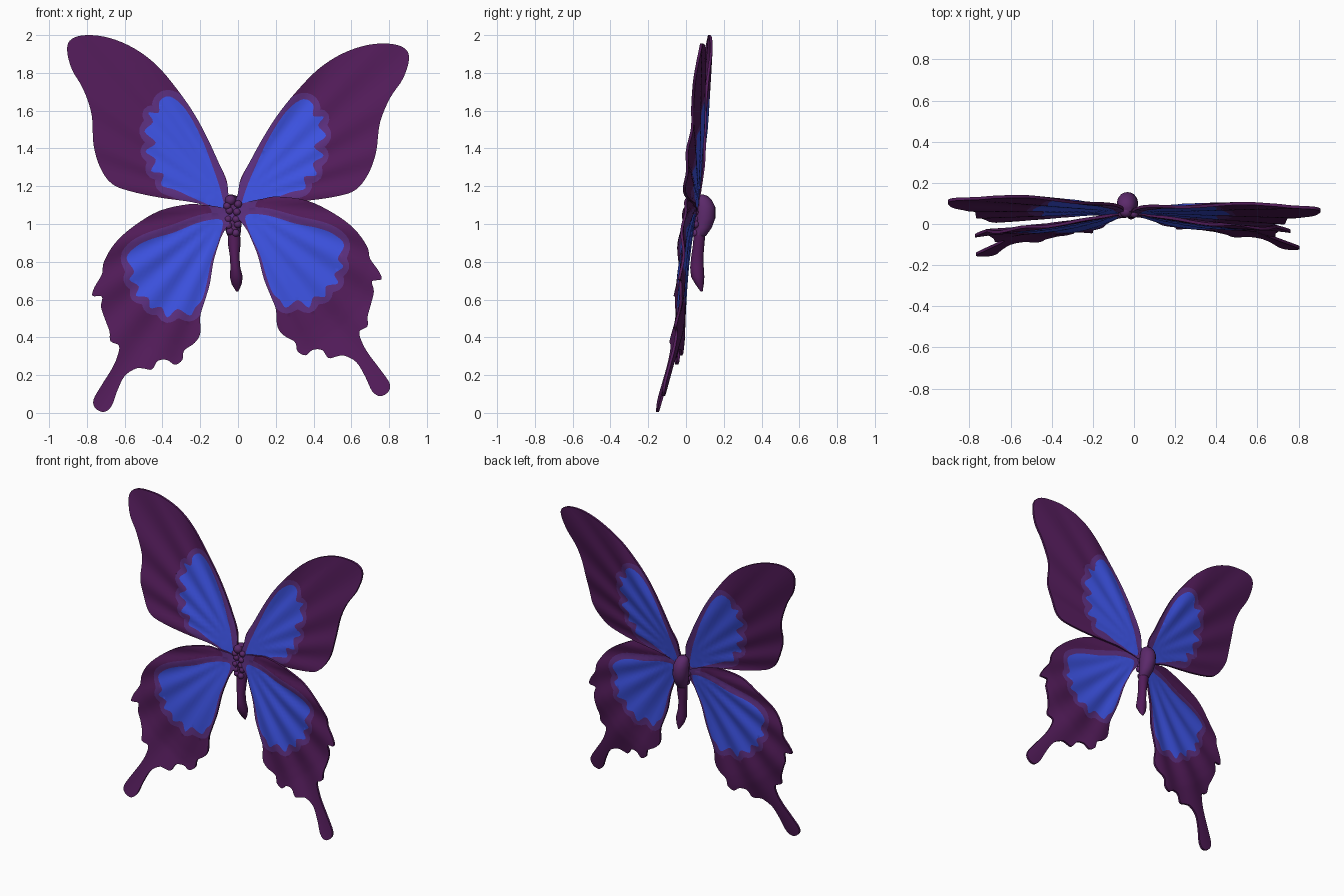
import bpy, bmesh, math
from mathutils import Vector
from mathutils.geometry import delaunay_2d_cdt

if "Cube" in bpy.data.objects:
    bpy.data.objects.remove(bpy.data.objects["Cube"])


def material(name, rgb):
    m = bpy.data.materials.new(name)
    m.diffuse_color = (*rgb, 1)
    m.use_nodes = True
    m.node_tree.nodes["Principled BSDF"].inputs["Base Color"].default_value = m.diffuse_color
    return m


PURPLE = material("dark purple", (0.086, 0.0115, 0.102))
VIOLET = material("violet border", (0.105, 0.028, 0.21))
BLUE = material("bright blue", (0.046, 0.085, 0.76))
BODY = material("body purple", (0.105, 0.022, 0.145))


def spline(pts, n=4):
    """Closed smooth curve through the points."""
    out = []
    for i in range(len(pts)):
        a, b, c, d = (Vector(pts[(i + k) % len(pts)]) for k in (-1, 0, 1, 2))
        for j in range(n):
            t = j / n
            out.append(0.5 * (2 * b + (c - a) * t + (2 * a - 5 * b + 4 * c - d) * t * t
                              + (3 * b - a - 3 * c + d) * t ** 3))
    return out


def inside(p, poly):
    hit = False
    for a, b in zip(poly, poly[1:] + poly[:1]):
        if (a.y > p.y) != (b.y > p.y) and p.x < (b.x - a.x) * (p.y - a.y) / (b.y - a.y) + a.x:
            hit = not hit
    return hit


def grow(poly, dist):
    """Softened copy of a curve, pushed outward."""
    n = len(poly)
    for _ in range(4):
        poly = [(poly[i - 1] + poly[i] * 2 + poly[(i + 1) % n]) / 4 for i in range(n)]
    area = sum(poly[i - 1].cross(poly[i]) for i in range(n))
    side = 1 if area > 0 else -1
    out = []
    for i in range(n):
        t = (poly[(i + 2) % n] - poly[i - 2]).normalized()
        out.append(poly[i] + Vector((t.y, -t.x)) * side * dist)
    return out


# Wing outlines and blue patches (distance from middle, height)
UPPER = [(.03, 1.05), (.05, 1.15), (.06, 1.23), (.10, 1.32), (.16, 1.45), (.23, 1.58), (.32, 1.71),
         (.43, 1.84), (.55, 1.93), (.68, 1.985), (.80, 2.0), (.88, 1.98), (.905, 1.925), (.88, 1.82),
         (.82, 1.715), (.775, 1.58), (.765, 1.42), (.73, 1.30), (.67, 1.215), (.575, 1.175),
         (.415, 1.14), (.24, 1.115), (.12, 1.08)]
UPPER_BLUE = [(.085, 1.08), (.09, 1.17), (.14, 1.32), (.20, 1.47), (.28, 1.61), (.36, 1.675), (.415, 1.65),
              (.42, 1.59), (.475, 1.59), (.45, 1.54), (.495, 1.49), (.435, 1.43), (.49, 1.385),
              (.435, 1.34), (.46, 1.28), (.395, 1.265), (.405, 1.205), (.33, 1.18), (.22, 1.13)]
LOWER = [(.02, 1.06), (.10, 1.09), (.18, 1.10), (.26, 1.105), (.415, 1.07), (.55, .99), (.65, .90),
         (.71, .80), (.72, .735), (.76, .665), (.77, .62), (.72, .615), (.725, .56), (.70, .485),
         (.68, .43), (.675, .38), (.63, .355), (.64, .295), (.67, .23), (.72, .15), (.765, .07),
         (.755, .025), (.71, .005), (.67, .035), (.64, .115), (.60, .195), (.54, .235), (.50, .235),
         (.455, .23), (.425, .275), (.375, .28), (.335, .255), (.295, .28), (.285, .33), (.23, .37),
         (.20, .42), (.20, .51), (.18, .58), (.15, .68), (.13, .80), (.10, .90), (.08, .95)]
LOWER_BLUE = [(.085, 1.02), (.20, 1.01), (.34, .955), (.46, .92), (.54, .88), (.59, .82), (.55, .75),
              (.575, .705), (.525, .67), (.54, .62), (.475, .61), (.465, .555), (.405, .56), (.375, .505),
              (.32, .55), (.255, .515), (.225, .56), (.19, .60), (.165, .69), (.14, .81), (.10, .92)]
ROOT = Vector((0.03, 1.1))


def upper_depth(p, tilt):
    r = p - ROOT
    d = 0.75 * p.x - 0.66 * (p.y - 1.2)          # distance behind the leading edge
    ripple = 0.006 * min(1, r.length * 2) * math.sin(26 * math.atan2(r.y, r.x))
    return 0.08 - 0.19 * max(0, d) + tilt * r.length + ripple


def lower_depth(p, tilt):
    r = p - ROOT
    ripple = 0.007 * min(1, r.length * 2) * math.sin(24 * math.atan2(r.y, r.x))
    sag = 0.018 * math.sin(math.pi * min(1, r.length / 0.8))
    return 0.06 - 0.125 * r.length - 0.13 * max(0, r.length - 0.87) + tilt * r.length + ripple - sag


def wing(name, outline, patch, depth, tilt, place, thick=0.007):
    edge, blue = spline(outline), spline(patch)
    border = grow(blue, 0.04)
    pts, cons = [], []
    for loop in (edge, blue, border):
        s, n = len(pts), len(loop)
        pts += loop
        cons += [(s + i, s + (i + 1) % n) for i in range(n)]
    step = 0.022
    for i in range(45):
        for j in range(92):
            p = Vector(((i + 0.5 * (j % 2)) * step, j * step))
            if inside(p, edge):
                pts.append(p)
    vs, _, tris, *_ = delaunay_2d_cdt(pts, cons, [], 0, 1e-5)
    bm = bmesh.new()
    front, back = [], []
    for p in vs:
        q, y = place(p), depth(p, tilt)
        front.append(bm.verts.new((q.x, y - thick, q.y)))
        back.append(bm.verts.new((q.x, y + thick, q.y)))
    for t in tris:
        c = sum((vs[i] for i in t), Vector((0, 0))) / len(t)
        if not inside(c, edge):
            continue
        near_root = (c - ROOT).length < 0.12
        idx = 2 if inside(c, blue) else 1 if near_root or inside(c, border) else 0
        for f in (bm.faces.new([front[i] for i in t]), bm.faces.new([back[i] for i in reversed(t)])):
            f.material_index = idx
    # rim joining the two skins
    twin = dict(zip(front, back))
    for e in [e for e in bm.edges if e.is_boundary and e.verts[0] in twin]:
        a, b = e.verts
        bm.faces.new((a, b, twin[b], twin[a]))
    bmesh.ops.delete(bm, geom=[v for v in bm.verts if not v.link_faces], context='VERTS')
    bmesh.ops.recalc_face_normals(bm, faces=bm.faces)
    finish(bm, name, (PURPLE, VIOLET, BLUE))


def finish(bm, name, mats):
    me = bpy.data.meshes.new(name)
    bm.to_mesh(me)
    bm.free()
    ob = bpy.data.objects.new(name, me)
    bpy.context.collection.objects.link(ob)
    for m in mats:
        me.materials.append(m)
    bpy.ops.object.select_all(action='DESELECT')
    ob.select_set(True)
    bpy.context.view_layer.objects.active = ob
    bpy.ops.object.shade_smooth_by_angle(angle=math.radians(45))


def left(p):
    return Vector((-p.x, p.y))


def right(angle, shift):
    """The right wings are spread a little differently."""
    c, s = math.cos(math.radians(angle)), math.sin(math.radians(angle))

    def place(p):
        r = p - ROOT
        return ROOT + Vector((c * r.x - s * r.y, s * r.x + c * r.y)) + Vector(shift)
    return place


wing("left_upper_wing", UPPER, UPPER_BLUE, upper_depth, 0.05, left)
wing("right_upper_wing", UPPER, UPPER_BLUE, upper_depth, 0.015, right(-4, (-.055, .01)))
wing("left_lower_wing", LOWER, LOWER_BLUE, lower_depth, 0.0, left)
wing("right_lower_wing", LOWER, LOWER_BLUE, lower_depth, 0.025, right(5, (-.05, .02)))


def tube(name, rings, mat, sides=20):
    """Rounded body from (x, y, z, half width, half depth) rings."""
    bm = bmesh.new()
    loops = []
    for x, y, z, rx, ry in rings:
        loops.append([bm.verts.new((x + rx * math.cos(a), y + ry * math.sin(a), z))
                      for a in (2 * math.pi * k / sides for k in range(sides))])
    for a, b in zip(loops, loops[1:]):
        for k in range(sides):
            n = (k + 1) % sides
            bm.faces.new((a[k], a[n], b[n], b[k]))
    bm.faces.new(loops[0])
    bm.faces.new(loops[-1])
    bmesh.ops.recalc_face_normals(bm, faces=bm.faces)
    finish(bm, name, (mat,))


tube("thorax", [(-.037, .085, 1.155, .01, .01), (-.037, .085, 1.148, .03, .03), (-.036, .092, 1.125, .042, .046),
                (-.033, .10, 1.09, .05, .055), (-.03, .10, 1.03, .05, .055), (-.027, .09, .98, .044, .046),
                (-.022, .075, .94, .035, .033), (-.022, .07, .92, .01, .01)], BODY)
tube("abdomen", [(-.022, .072, .96, .032, .032), (-.02, .068, .90, .034, .03), (-.018, .06, .83, .025, .032),
                 (-.014, .058, .77, .026, .036), (-.009, .062, .72, .034, .035), (-.007, .072, .68, .026, .022),
                 (-.004, .083, .642, .005, .005)], PURPLE)

# Head and folded legs
bm = bmesh.new()
bumps = [(-.04, .06, 1.125, .03)]
for k in range(5):
    for s in (-1, 1):
        wobble = .006 * math.sin(2.3 * k + s)
        bumps.append((-.028 + s * (.024 - .001 * k) + wobble, .05, 1.10 - .036 * k + wobble, .021))
for x, y, z, r in bumps:
    g = bmesh.ops.create_icosphere(bm, subdivisions=2, radius=r)
    bmesh.ops.translate(bm, verts=g["verts"], vec=(x, y, z))
finish(bm, "head_and_folded_legs", (BODY,))
